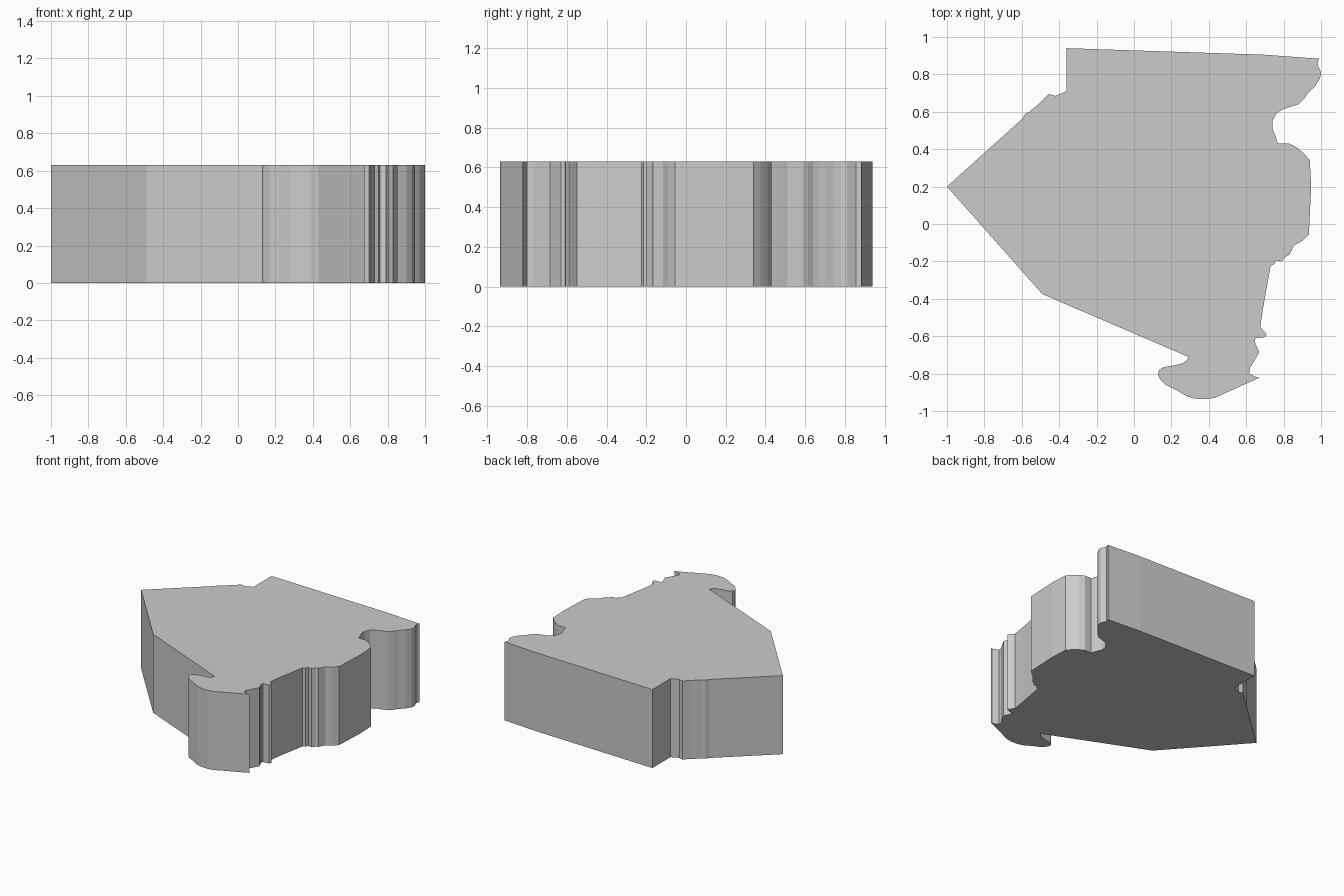
import bpy, bmesh

HEIGHT = 0.63

# Outline seen from above, counter-clockwise, grouped by stretch
straight_lower_left = [(-1, .20), (-.49, -.375), (.29, -.71)]
south_hook = [(.285, -.725), (.26, -.745), (.22, -.755), (.16, -.765), (.135, -.78),
              (.127, -.805), (.14, -.83), (.17, -.86), (.23, -.89), (.28, -.92),
              (.32, -.933), (.38, -.937), (.43, -.93), (.675, -.82)]
lower_right_notches = [(.655, -.82), (.615, -.80), (.62, -.77), (.65, -.72), (.67, -.685),
                       (.645, -.63), (.65, -.61), (.70, -.605), (.71, -.59), (.675, -.55),
                       (.69, -.45), (.73, -.225), (.75, -.215), (.76, -.195), (.79, -.20),
                       (.81, -.175), (.83, -.165), (.855, -.115), (.90, -.09), (.935, -.055)]
right_bulge_and_bay = [(.947, .20), (.94, .34), (.91, .375), (.87, .41), (.83, .43),
                       (.77, .43), (.76, .46), (.74, .51), (.74, .55), (.76, .59),
                       (.80, .615), (.88, .64), (.91, .67), (.93, .70), (.97, .74),
                       (.995, .78), (1, .81), (.98, .855), (.99, .885)]
straight_back = [(.97, .885), (.70, .905), (-.36, .94), (-.36, .71)]
upper_left_steps = [(-.42, .685), (-.455, .695), (-.50, .65), (-.56, .60),
                    (-.58, .59), (-.60, .56)]

outline = (straight_lower_left + south_hook + lower_right_notches
           + right_bulge_and_bay + straight_back + upper_left_steps)

# Extrude the outline into a flat-topped slab
bm = bmesh.new()
base = bm.faces.new([bm.verts.new((x, y, 0)) for x, y in outline])
top = bmesh.ops.extrude_face_region(bm, geom=[base], use_keep_orig=True)
bmesh.ops.translate(bm, vec=(0, 0, HEIGHT),
                    verts=[v for v in top["geom"] if isinstance(v, bmesh.types.BMVert)])
bmesh.ops.recalc_face_normals(bm, faces=bm.faces)

mesh = bpy.data.meshes.new("map_slab")
bm.to_mesh(mesh)
bm.free()
slab = bpy.data.objects.new("map_slab", mesh)
bpy.context.collection.objects.link(slab)
